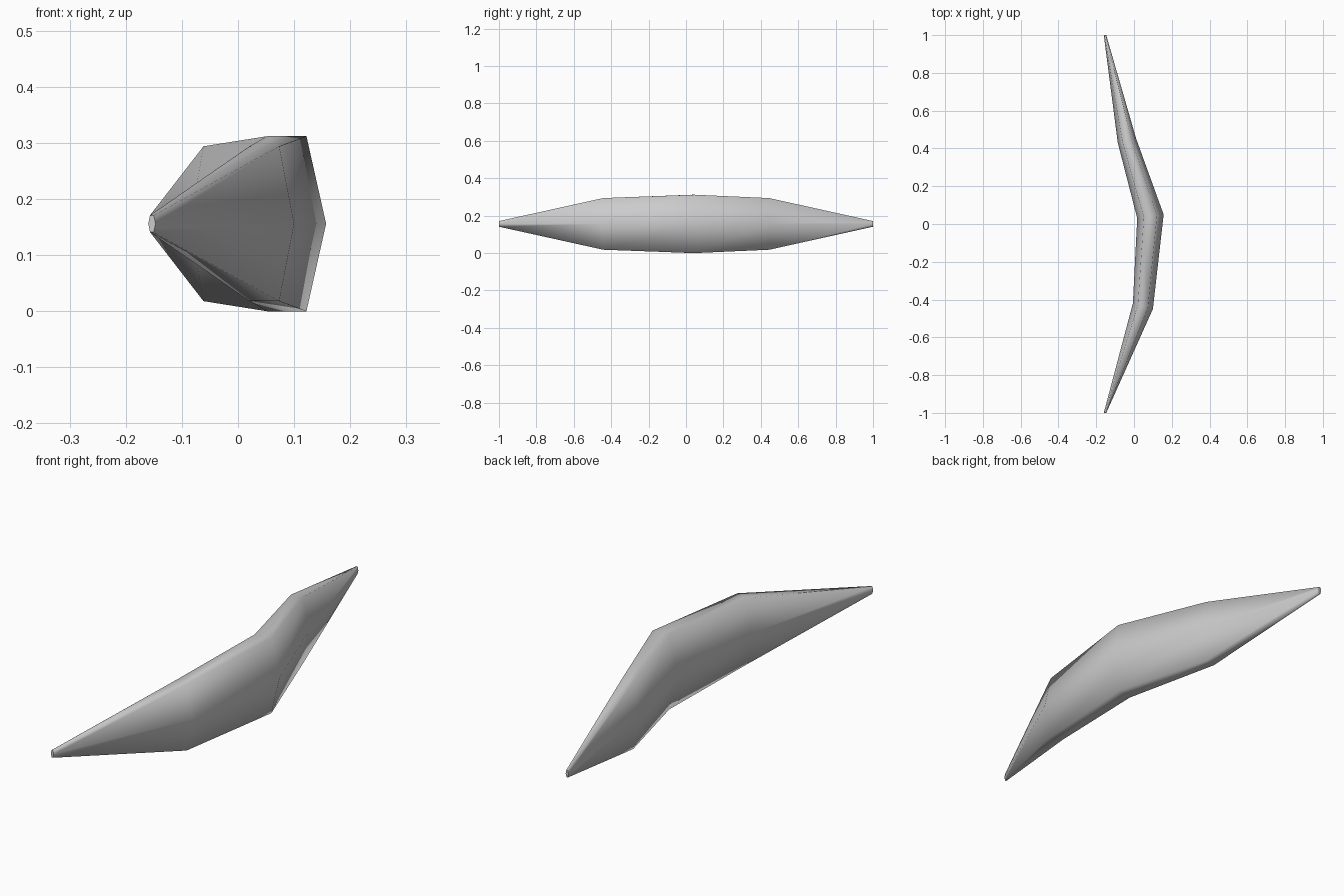
import bpy
import bmesh
import math
from mathutils import Vector

cube = bpy.data.objects.get("Cube")
if cube:
    bpy.data.objects.remove(cube, do_unlink=True)

MID_Z = 0.156

# Each station: inner edge (x, y), outer edge (x, y), half height
stations = [
    ((-0.16, -1.0), (-0.147, -1.0), 0.015),
    ((-0.006, -0.42), (0.10, -0.45), 0.138),
    ((0.017, 0.03), (0.157, 0.05), 0.156),
    ((-0.086, 0.43), (0.012, 0.45), 0.138),
    ((-0.16, 1.0), (-0.147, 1.0), 0.015),
]


def hexagon_ring(bm, inner, outer, half_height):
    """Six-sided cross-section, pointed at the inner and outer edges."""
    a = Vector((*inner, MID_Z))
    b = Vector((*outer, MID_Z))
    centre, reach = (a + b) / 2, (b - a) / 2
    ring = []
    for i in range(6):
        angle = math.tau * i / 6
        height = half_height * math.sin(angle) / math.sin(math.pi / 3)
        ring.append(bm.verts.new(centre + reach * math.cos(angle) + Vector((0, 0, height))))
    return ring


# Curved tapering body, lofted through the cross-sections
bm = bmesh.new()
rings = [hexagon_ring(bm, *s) for s in stations]
for r, s in zip(rings, rings[1:]):
    for i in range(6):
        j = (i + 1) % 6
        bm.faces.new((r[i], r[j], s[j], s[i]))
bm.faces.new(rings[0])
bm.faces.new(rings[-1])
bmesh.ops.recalc_face_normals(bm, faces=bm.faces)

# Smooth sides, with crisp rims around the two end caps
for face in bm.faces:
    face.smooth = len(face.verts) == 4
for edge in bm.edges:
    edge.smooth = all(len(f.verts) == 4 for f in edge.link_faces)

mesh = bpy.data.meshes.new("curved_body")
bm.to_mesh(mesh)
bm.free()
body = bpy.data.objects.new("curved_body", mesh)
bpy.context.collection.objects.link(body)

# Plain grey finish
grey = bpy.data.materials.new("light_grey")
grey.use_nodes = True
colour = (0.6, 0.6, 0.6, 1.0)
grey.diffuse_color = colour
grey.node_tree.nodes["Principled BSDF"].inputs["Base Color"].default_value = colour
mesh.materials.append(grey)
